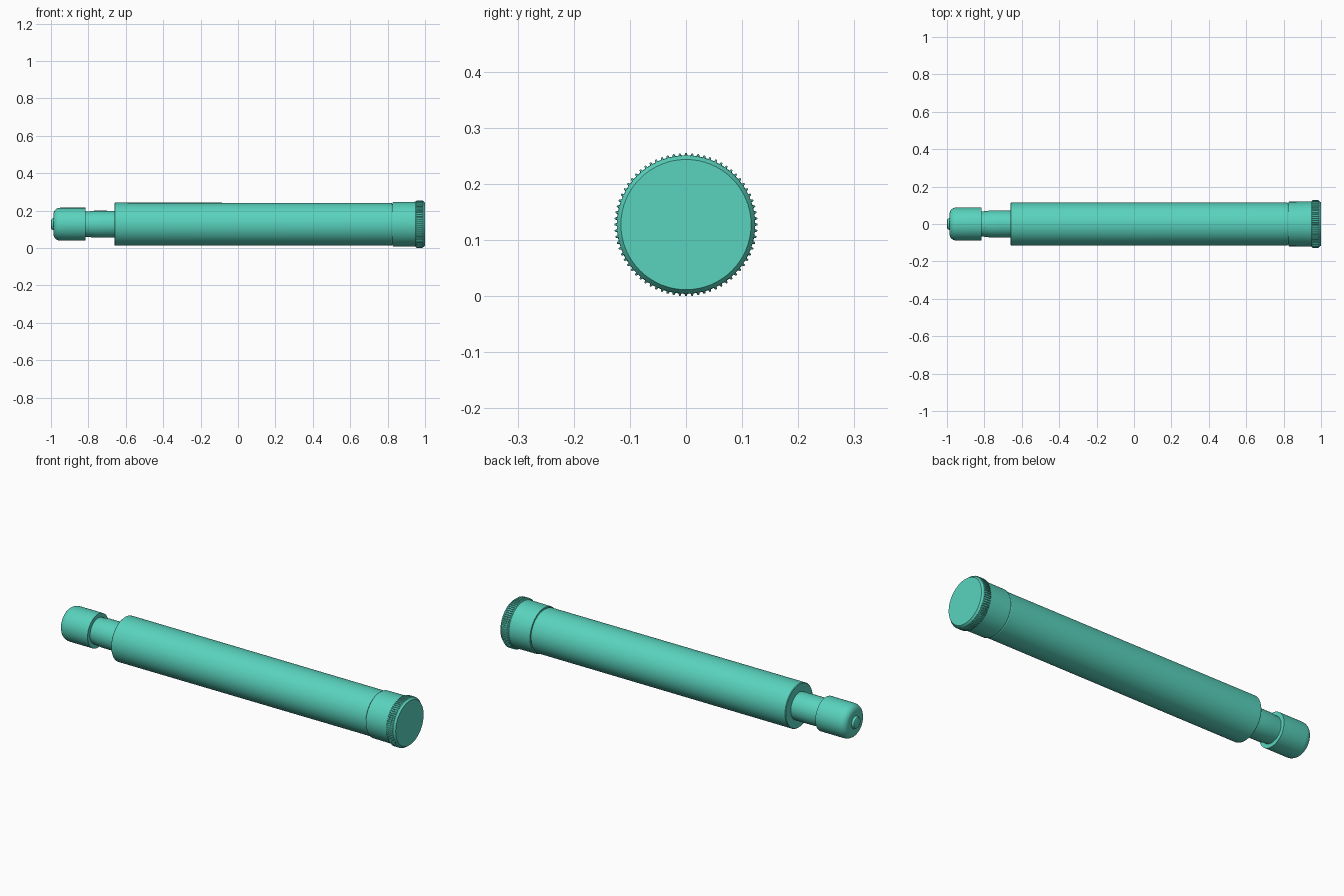
import bpy, bmesh, math

if "Cube" in bpy.data.objects:
    bpy.data.objects.remove(bpy.data.objects["Cube"])

AXIS_Z = 0.1275
SEGMENTS = 64

teal = bpy.data.materials.new("teal")
teal.diffuse_color = (0.1, 0.65, 0.51, 1)
teal.use_nodes = True
teal.node_tree.nodes["Principled BSDF"].inputs["Base Color"].default_value = teal.diffuse_color


def skin(name, rings):
    """Skin closed rings of points and cap both ends."""
    bm = bmesh.new()
    loops = [[bm.verts.new(p) for p in ring] for ring in rings]
    n = len(loops[0])
    for a, b in zip(loops, loops[1:]):
        for i in range(n):
            j = (i + 1) % n
            bm.faces.new((a[i], a[j], b[j], b[i]))
    bm.faces.new(loops[0])
    bm.faces.new(loops[-1])
    bmesh.ops.recalc_face_normals(bm, faces=bm.faces[:])
    mesh = bpy.data.meshes.new(name)
    bm.to_mesh(mesh)
    bm.free()
    obj = bpy.data.objects.new(name, mesh)
    obj.data.materials.append(teal)
    bpy.context.collection.objects.link(obj)
    bpy.ops.object.select_all(action='DESELECT')
    obj.select_set(True)
    bpy.context.view_layer.objects.active = obj
    bpy.ops.object.shade_smooth_by_angle(angle=math.radians(30))
    return obj


def point(x, r, angle):
    return (x, r * math.cos(angle), AXIS_Z + r * math.sin(angle))


def lathe(name, profile, segments=SEGMENTS):
    """Turn (x, radius) pairs about the long axis."""
    step = 2 * math.pi / segments
    return skin(name, [[point(x, r, i * step) for i in range(segments)]
                       for x, r in profile])


# Rounded head with a small raised button on its end
corner = [(-0.95 - 0.036 * math.cos(t), 0.056 + 0.032 * math.sin(t))
          for t in (k * math.pi / 12 for k in range(7))]
lathe("head", corner + [(-0.815, 0.088)])
lathe("end_button", [(-1.0, 0.020), (-0.997, 0.027), (-0.988, 0.032), (-0.97, 0.032)])

# Narrow neck, slightly waisted next to the head
lathe("neck", [(-0.83, 0.067), (-0.80, 0.068), (-0.77, 0.072),
               (-0.71, 0.072), (-0.65, 0.071)], 32)

# Long main tube
lathe("body", [(-0.66, 0.112), (-0.657, 0.115), (0.82, 0.114), (0.823, 0.112)])

# Thin recessed joint between tube and cap
lathe("joint", [(0.81, 0.109), (0.84, 0.109)])

# Cap sleeve and its chamfered end
lathe("cap", [(0.827, 0.117), (0.83, 0.119), (0.948, 0.120)])
lathe("end_disc", [(0.945, 0.117), (0.951, 0.123), (0.990, 0.123), (1.0, 0.116)])

# Knurled grip: one ring of small ridges around the end disc
TEETH = 72
pattern = [(-0.25, 0.0), (-0.12, 1.0), (0.12, 1.0), (0.25, 0.0)]
rings = []
for x, base, tip in ((0.948, 0.1195, 0.1195), (0.955, 0.1234, 0.1275),
                     (0.986, 0.1234, 0.1275), (0.993, 0.1195, 0.1195)):
    rings.append([point(x, base + (tip - base) * h, 2 * math.pi * (k + f) / TEETH)
                  for k in range(TEETH) for f, h in pattern])
skin("knurled_grip", rings)
